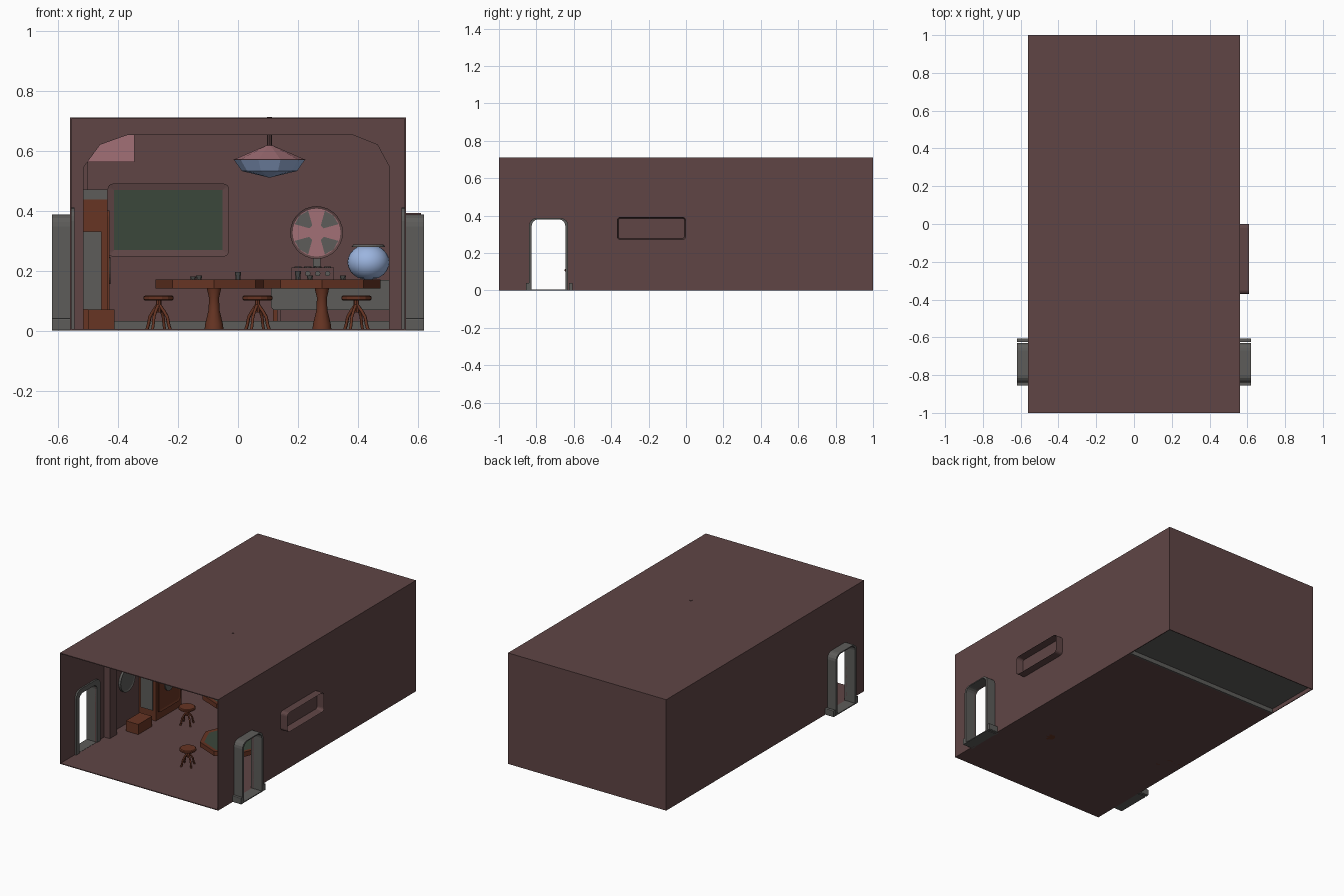
import bpy, bmesh
from math import sin, cos, pi
from mathutils import Vector, Matrix

if "Cube" in bpy.data.objects:
    bpy.data.objects.remove(bpy.data.objects["Cube"])


def material(name, r, g, b):
    m = bpy.data.materials.new(name)
    m.use_nodes = True
    m.diffuse_color = (r, g, b, 1)
    m.node_tree.nodes["Principled BSDF"].inputs["Base Color"].default_value = (r, g, b, 1)
    return m


WALL = material("dusty maroon", .115, .06, .06)
GRAY = material("metal gray", .11, .108, .102)
WOOD = material("red brown wood", .135, .035, .017)
GREEN = material("dark green", .043, .063, .043)
BLUE = material("pale blue glass", .33, .46, .74)
PINK = material("dusty pink", .36, .16, .18)


def finish(bm, name, mats, smooth=False):
    bmesh.ops.recalc_face_normals(bm, faces=bm.faces)
    me = bpy.data.meshes.new(name)
    bm.to_mesh(me)
    bm.free()
    for m in mats:
        me.materials.append(m)
    ob = bpy.data.objects.new(name, me)
    bpy.context.collection.objects.link(ob)
    if smooth:
        bpy.context.view_layer.objects.active = ob
        ob.select_set(True)
        bpy.ops.object.shade_smooth_by_angle(angle=.7)
        ob.select_set(False)
    return ob


# Outline pushed along an axis; the end cap may get an inset panel
def prism(name, pts, axis, a, b, mat, inset=None):
    place = {"x": lambda p, q: (a, p, q), "y": lambda p, q: (p, a, q), "z": lambda p, q: (p, q, a)}[axis]
    step = Vector((axis == "x", axis == "y", axis == "z")) * (b - a)
    bm = bmesh.new()
    base = bm.faces.new([bm.verts.new(place(*p)) for p in pts])
    ext = bmesh.ops.extrude_face_region(bm, geom=[base], use_keep_orig=True)["geom"]
    bmesh.ops.translate(bm, verts=[v for v in ext if isinstance(v, bmesh.types.BMVert)], vec=step)
    cap = next(f for f in ext if isinstance(f, bmesh.types.BMFace))
    bmesh.ops.recalc_face_normals(bm, faces=bm.faces)
    mats = [mat]
    if inset:
        width, depth, panel = inset
        bmesh.ops.inset_individual(bm, faces=[cap], thickness=width, depth=-depth)
        cap.material_index = 1
        mats.append(panel)
    return finish(bm, name, mats)


def box(name, x0, x1, y0, y1, z0, z1, mat):
    return prism(name, [(x0, y0), (x1, y0), (x1, y1), (x0, y1)], "z", z0, z1, mat)


# Profile of (radius, height) turned around a vertical axis
def lathe(name, profile, at, mat, sides=16, smooth=False):
    bm = bmesh.new()
    vs = [bm.verts.new((r, 0, z)) for r, z in profile]
    es = [bm.edges.new(e) for e in zip(vs, vs[1:])]
    bmesh.ops.spin(bm, geom=vs + es, cent=(0, 0, 0), axis=(0, 0, 1), angle=2 * pi, steps=sides)
    bmesh.ops.remove_doubles(bm, verts=bm.verts, dist=.0005)
    ob = finish(bm, name, [mat], smooth)
    ob.location = at
    return ob


def circle(cx, cy, r, n=24):
    return [(cx + r * cos(2 * pi * i / n), cy + r * sin(2 * pi * i / n)) for i in range(n)]


def rounded(x0, x1, z0, z1, r):
    pts = []
    for k, (cx, cz) in enumerate([(x1 - r, z1 - r), (x0 + r, z1 - r), (x0 + r, z0 + r), (x1 - r, z0 + r)]):
        pts += [(cx + r * cos((k + i / 4) * pi / 2), cz + r * sin((k + i / 4) * pi / 2)) for i in range(5)]
    return pts


# Doorway outline, open at the floor
def doorway(y0, y1, top, r):
    return [(y1, 0)] + rounded(y0, y1, -1, top, r)[:10] + [(y0, 0)]


# Room shell, open at the front
hole = doorway(-.825, -.645, .38, .035)
T = .005
for side, s in (("left", 1), ("right", -1)):
    outline = [(-1, 0), (-1, .71), (1, .71), (1, 0)] + hole
    prism(side + "_wall", outline, "x", s * .56, s * (.56 - T), WALL)
    prism(side + "_door_tunnel", doorway(-.84, -.63, .387, .04) + hole[::-1], "x", s * .553, s * .62, GRAY)
    prism(side + "_door_rim", doorway(-.856, -.61, .41, .045) + hole[::-1], "x", s * .545, s * .556, GRAY)
    prism(side + "_door_sill", [(-.84, 0), (-.63, 0), (-.63, .006), (-.84, .006)], "x", s * .55, s * .62, GRAY)
    for y in (-.848, -.618):
        prism(side + "_door_foot", rounded(y - .008, y + .012, 0, .04, .004), "x", s * .56, s * .62, GRAY)
box("back_wall", -.56, .56, 1 - T, 1, 0, .71, WALL)
box("roof", -.56, .56, -1, 1, .71 - T, .71, WALL)
box("floor", -.56, .56, -1, .62, 0, T, WALL)
box("platform_riser", -.555, .555, .62, .63, 0, .032, GRAY)
box("platform", -.555, .555, .63, .995, .027, .032, GRAY)

# Ribbed arch across the room
arch = [(-.515, 0), (-.515, .545), (-.46, .62), (-.37, .652), (.385, .652), (.465, .62), (.503, .55), (.503, 0)]
prism("arch", [(-.555, 0), (-.555, .706), (.555, .706), (.555, 0)] + arch[::-1], "y", -.56, -.49, WALL)

# Side window box
prism("window_box", rounded(-.37, 0, .27, .393, .02), "x", .558, .61, WALL, (.008, .045, WALL))

# Board on the back wall
prism("board", rounded(-.435, -.03, .247, .49, .018), "y", .995, .97, WALL, (.022, .005, GREEN))

# Round tables
for x, y in ((-.08, .09), (.28, -.45)):
    lathe("table_column", [(0, 0), (.032, 0), (.03, .02), (.018, .07), (.017, .11), (.024, .14), (0, .14)],
          (x, y, 0), WOOD, 12, True)
    prism("table_top", circle(x, y, .195, 8), "z", .14, .17, WOOD, (.025, .002, GREEN))

# Stools with bent legs
for x, y in ((-.265, -.137), (.065, -.6), (.395, -.2)):
    lathe("stool_seat", [(0, .1), (.045, .1), (.05, .104), (.05, .113), (.045, .117), (0, .117)], (x, y, 0), WOOD, 14)
    lathe("stool_post", [(0, .06), (.009, .06), (.009, .101), (0, .101)], (x, y, 0), WOOD, 8)
    legs = bpy.data.curves.new("stool_legs", "CURVE")
    legs.dimensions = "3D"
    legs.bevel_depth = .0055
    legs.bevel_resolution = 1
    legs.use_fill_caps = True
    legs.materials.append(WOOD)
    for k in range(4):
        a = pi / 4 + k * pi / 2 + .3
        path = [(.004, .085), (.02, .065), (.033, .045), (.038, .02), (.044, .003)]
        sp = legs.splines.new("POLY")
        sp.points.add(len(path) - 1)
        for p, (r, z) in zip(sp.points, path):
            p.co = (x + r * cos(a), y + r * sin(a), z, 1)
    bpy.context.collection.objects.link(bpy.data.objects.new("stool_legs", legs))

# Cups on the tables
for x, y, h in ((0, .05, .028), (-.15, .02, .013), (-.13, .08, .015), (.2, -.42, .03), (.24, -.5, .015), (.35, -.4, .015)):
    lathe("cup", [(0, 0), (.008, 0), (.01, h), (.007, h), (.006, .004), (0, .004)], (x, y, .168), GRAY, 10)

# Hanging lamp
lathe("lamp_rod", [(0, 0), (.008, 0), (.008, .1), (0, .1)], (.105, -.2, .612), WALL, 8)
lathe("lamp_shade", [(0, .617), (.012, .617), (.12, .57), (.115, .568), (0, .6)], (.105, -.2, 0), PINK, 10)
lathe("lamp_glass", [(.118, .569), (.092, .532), (0, .51)], (.105, -.2, 0), BLUE, 10)

# Cabinet by the right wall, with panel, cap and side dial
box("cabinet", -.555, -.435, -.21, .05, 0, .437, WOOD)
box("cabinet_cap", -.555, -.435, -.21, .05, .437, .47, GRAY)
box("cabinet_panel", -.54, -.455, -.217, -.21, .07, .33, GRAY)
prism("cabinet_side_trim", rounded(-.19, .03, .05, .4, .02), "x", -.435, -.428, WOOD, (.012, .004, WOOD))
prism("cabinet_dial", circle(-.08, .2, .045), "x", -.432, -.425, GRAY)
box("crate", -.5, -.412, -.42, -.28, 0, .07, WOOD)
prism("wall_disc", circle(-.34, .29, .075), "x", -.555, -.54, GRAY, (.01, .004, GRAY))

# Duct under the ceiling
box("ceiling_duct", -.555, -.345, .05, .4, .562, .705, PINK)
box("duct_pipe", -.53, -.5, .05, .08, .46, .57, WALL)

# Rear counter
box("counter_base", .14, .55, .74, .99, .03, .07, WALL)
prism("counter", rounded(.11, .55, .068, .168, .015), "y", .7, .99, GRAY)
box("counter_leg", .117, .132, .71, .725, .03, .075, WOOD)

# Appliance with knobs on the counter
box("appliance", .178, .32, .75, .9, .168, .21, WALL)
for i in range(4):
    x = .2 + i * .033
    prism("appliance_knob", circle(x, .19, .009, 10), "y", .75, .738, GRAY)
    lathe("appliance_burner", [(0, 0), (.012, 0), (.012, .006), (0, .006)], (x, .82, .208), GRAY, 10)

# Fan with a bladed disc
box("fan_stand", .25, .275, .83, .85, .2, .26, GRAY)
prism("fan_disc", circle(.262, .327, .088, 28), "y", .85, .815, WALL, (.008, .003, PINK))
for k in range(4):
    mid = pi / 4 + k * pi / 2
    wedge = [(.028, -.25), (.078, -.42), (.08, 0), (.078, .42), (.028, .25)]
    pts = [(.262 + r * cos(mid + a), .327 + r * sin(mid + a)) for r, a in wedge]
    prism("fan_gap", pts, "y", .819, .814, GRAY)

# Glass bowl
bowl = [(0, -.06)] + [(.07 * cos(a * pi / 12), .06 * sin(a * pi / 12)) for a in range(-4, 5)]
lathe("glass_bowl", bowl + [(0, .052)], (.435, .8, .228), BLUE, 24, True)
lathe("bowl_rim", [(.05, 0), (.056, 0), (.05, .008), (0, .008)], (.435, .8, .279), GRAY, 24)
